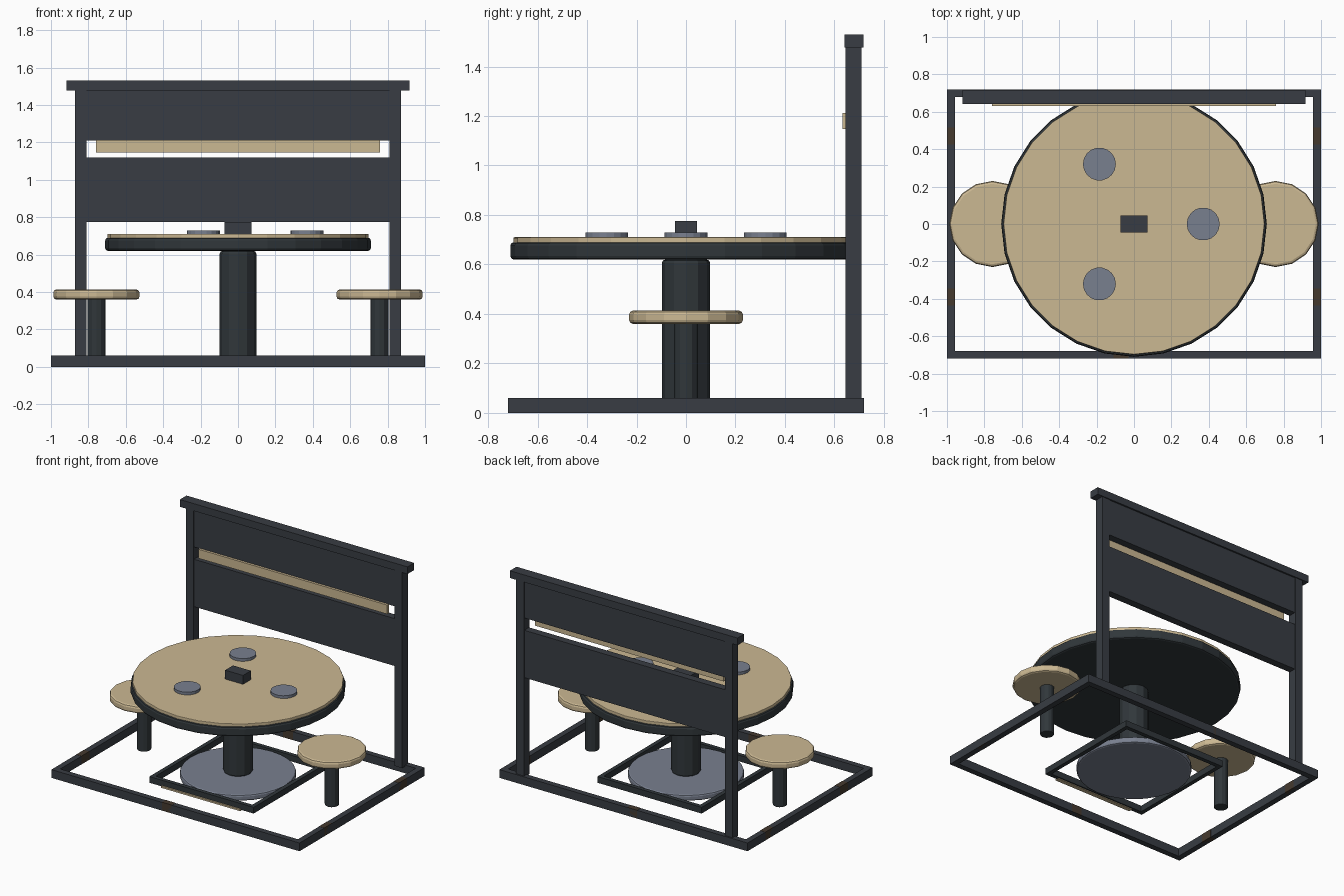
import bpy, math

if "Cube" in bpy.data.objects:
    bpy.data.objects.remove(bpy.data.objects["Cube"])


def material(name, rgb):
    m = bpy.data.materials.new(name)
    m.diffuse_color = (*rgb, 1)
    m.use_nodes = True
    m.node_tree.nodes["Principled BSDF"].inputs["Base Color"].default_value = m.diffuse_color
    return m


STEEL = material("dark steel", (0.040, 0.046, 0.056))
IRON = material("dark iron", (0.030, 0.038, 0.043))
WOOD = material("pale wood", (0.60, 0.48, 0.29))
GREY = material("blue grey metal", (0.19, 0.215, 0.275))
RUST = material("dull rust", (0.060, 0.042, 0.028))


def mesh_object(name, verts, faces, mat):
    me = bpy.data.meshes.new(name)
    me.from_pydata(verts, [], faces)
    me.materials.append(mat)
    ob = bpy.data.objects.new(name, me)
    bpy.context.collection.objects.link(ob)
    return ob


def box(name, x, y, z, mat):
    """Box from (min, max) ranges."""
    verts = [(a, b, c) for a in x for b in y for c in z]
    faces = [(0, 1, 3, 2), (4, 6, 7, 5), (0, 4, 5, 1),
             (2, 3, 7, 6), (0, 2, 6, 4), (1, 5, 7, 3)]
    return mesh_object(name, verts, faces, mat)


def disc(name, cx, cy, r, z0, z1, n, mat, bevel=0.0):
    """Round part with optional bevelled rims."""
    prof = [(r, z0), (r, z1)]
    if bevel:
        b, s = bevel, bevel * 0.3
        prof = [(r - b, z0), (r - s, z0 + s), (r, z0 + b),
                (r, z1 - b), (r - s, z1 - s), (r - b, z1)]
    verts = [(cx + q * math.cos(2 * math.pi * i / n),
              cy + q * math.sin(2 * math.pi * i / n), z)
             for q, z in prof for i in range(n)]
    faces = [(k * n + i, k * n + (i + 1) % n,
              (k + 1) * n + (i + 1) % n, (k + 1) * n + i)
             for k in range(len(prof) - 1) for i in range(n)]
    faces.append(tuple(reversed(range(n))))
    faces.append(tuple(range((len(prof) - 1) * n, len(prof) * n)))
    return mesh_object(name, verts, faces, mat)


def frame(name, hx, hy, w, z, mat):
    """Rectangular ring of four bars."""
    for s, side in ((-1, "left"), (1, "right")):
        box(f"{name}_{side}", sorted((s * hx, s * (hx - w))), (-hy, hy), z, mat)
    for s, side in ((-1, "front"), (1, "back")):
        box(f"{name}_{side}", (w - hx, hx - w), sorted((s * hy, s * (hy - w))), z, mat)


# base frames
frame("base_frame", 1.0, 0.72, 0.042, (0, 0.06), STEEL)
frame("inner_frame", 0.42, 0.42, 0.03, (0.005, 0.05), IRON)
box("floor_strip", (-0.32, 0.32), (-0.432, -0.40), (0, 0.012), WOOD)

# worn bands on the base bars
E = 0.001
for s in (-1, 1):
    for y in (-0.39, 0.47):
        box("worn_band", sorted((s * (0.958 - E), s * 1.0)),
            (y - 0.045, y + 0.045), (0, 0.06 + E), RUST)
    box("worn_band", (-0.11, -0.03), sorted((s * (0.678 - E), s * 0.72)),
        (0, 0.06 + E), RUST)

# pedestal and table top
disc("foot_plate", 0, 0, 0.385, 0, 0.045, 28, GREY, 0.012)
disc("pedestal", 0, 0, 0.098, 0.04, 0.62, 12, IRON, 0.015)
disc("table_rim", 0, 0, 0.71, 0.62, 0.69, 28, IRON, 0.014)
disc("table_top", 0, 0, 0.698, 0.685, 0.71, 28, WOOD, 0.004)

# things on the table
for i in range(3):
    a = math.radians(120 * i)
    disc("plate", 0.37 * math.cos(a), 0.37 * math.sin(a), 0.088, 0.705, 0.73, 18, GREY)
box("centre_box", (-0.072, 0.072), (-0.045, 0.045), (0.705, 0.775), STEEL)

# stools
for s in (-1, 1):
    disc("stool_seat", s * 0.757, 0, 0.23, 0.36, 0.413, 16, WOOD, 0.015)
    disc("stool_post", s * 0.757, 0, 0.048, 0, 0.365, 12, IRON, 0.006)

# back screen
for s in (-1, 1):
    box("screen_post", sorted((s * 0.81, s * 0.872)), (0.645, 0.71), (0.05, 1.48), STEEL)
box("lower_panel", (-0.815, 0.815), (0.65, 0.705), (0.775, 1.12), STEEL)
box("upper_panel", (-0.815, 0.815), (0.65, 0.705), (1.21, 1.48), STEEL)
box("top_rail", (-0.917, 0.917), (0.641, 0.717), (1.477, 1.53), STEEL)
box("wood_slat", (-0.76, 0.76), (0.632, 0.652), (1.147, 1.213), WOOD)
